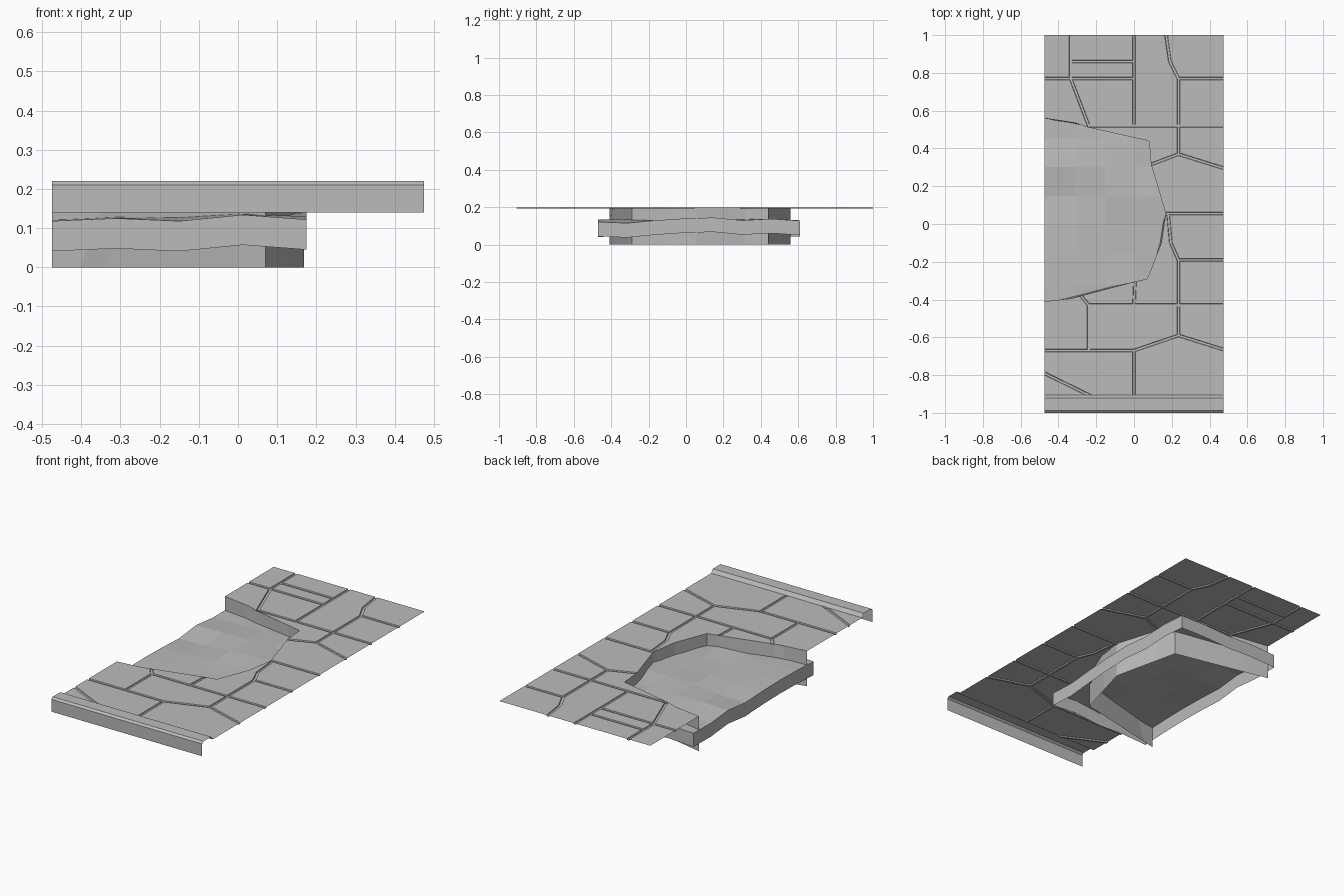
import bpy, bmesh
from mathutils import Vector
from mathutils.geometry import delaunay_2d_cdt

if "Cube" in bpy.data.objects:
    bpy.data.objects.remove(bpy.data.objects["Cube"])

SIDE = 0.475      # half width of the pavement
TOP = 0.2         # pavement level
FRONT = -0.905    # where the paving meets the kerb

stone = bpy.data.materials.new("grey stone")
stone.use_nodes = True
grey = (0.5, 0.5, 0.5, 1)
stone.diffuse_color = grey
stone.node_tree.nodes["Principled BSDF"].inputs["Base Color"].default_value = grey


def finish(name, bm):
    mesh = bpy.data.meshes.new(name)
    bm.to_mesh(mesh)
    bm.free()
    mesh.materials.append(stone)
    obj = bpy.data.objects.new(name, mesh)
    bpy.context.collection.objects.link(obj)
    return obj


def ribbon(name, start, end):
    """Flat-faced strip joining two matching paths."""
    bm = bmesh.new()
    a = [bm.verts.new(p) for p in start]
    b = [bm.verts.new(p) for p in end]
    for i in range(len(a) - 1):
        bm.faces.new((a[i], a[i + 1], b[i + 1], b[i]))
    return finish(name, bm)


# Broken edge of the paving around the hole, from back to front
rim = [(-SIDE, 0.56), (-0.31, 0.535), (-0.24, 0.52), (0, 0.457), (0.08, 0.44),
       (0.09, 0.315), (0.168, 0.055), (0.145, -0.1), (0.07, -0.29),
       (0.005, -0.305), (-0.28, -0.38), (-0.33, -0.394), (-SIDE, -0.41)]
outline = [(-SIDE, FRONT), (SIDE, FRONT), (SIDE, 1), (-SIDE, 1), (-SIDE, FRONT)]

# Joints between the paving slabs
joints = [
    [(-0.335, 1), (-0.335, 0.77)],
    [(0, 1), (0, 0.52)],
    [(-0.335, 0.86), (0, 0.86)],
    [(-SIDE, 0.77), (0, 0.77)],
    [(-0.335, 0.77), (-0.24, 0.52), (SIDE, 0.52)],
    [(0.17, 1), (0.19, 0.86), (0.235, 0.77), (SIDE, 0.77)],
    [(0.235, 0.77), (0.235, 0.37), (SIDE, 0.295)],
    [(0.235, 0.37), (0.09, 0.315)],
    [(0.168, 0.055), (SIDE, 0.055)],
    [(0.18, 0.055), (0.195, -0.1), (0.235, -0.19), (SIDE, -0.19)],
    [(0.235, -0.19), (0.235, -0.59), (SIDE, -0.665)],
    [(-0.24, -0.43), (SIDE, -0.43)],
    [(0.005, -0.305), (0, -0.43)],
    [(-0.28, -0.38), (-0.24, -0.43), (-0.24, -0.67)],
    [(-SIDE, -0.67), (0, -0.67), (0.235, -0.59)],
    [(0, -0.67), (0, FRONT)],
    [(-SIDE, -0.79), (-0.24, FRONT)],
]


# Paving: split into slabs along the joints, then sink narrow grooves
def build_paving():
    points, edges = [], []
    for path in [rim, outline] + joints:
        first = len(points)
        points.extend(Vector(p) for p in path)
        edges.extend((first + i, first + i + 1) for i in range(len(path) - 1))
    verts, _, faces, *_ = delaunay_2d_cdt(points, edges, [], 3, 1e-4)
    bm = bmesh.new()
    made = [bm.verts.new((v.x, v.y, TOP)) for v in verts]
    for f in faces:
        corners = [verts[i] for i in f]
        # The one face touching both ends of the rim is the hole itself
        ends = [any((c - Vector(e)).length < 0.001 for c in corners)
                for e in (rim[0], rim[-1])]
        if not all(ends):
            bm.faces.new([made[i] for i in f])
    bmesh.ops.delete(bm, geom=[v for v in bm.verts if not v.link_faces],
                     context='VERTS')
    for f in bm.faces:
        f.normal_update()
        if f.normal.z < 0:
            f.normal_flip()
    inner = [e for e in bm.edges if len(e.link_faces) == 2]
    grooves = bmesh.ops.bevel(bm, geom=inner, offset=0.008, segments=1,
                              affect='EDGES', clamp_overlap=False)["faces"]
    bmesh.ops.inset_region(bm, faces=grooves, thickness=0.002, depth=-0.006,
                           use_boundary=False, use_even_offset=True)
    return finish("paving_slabs", bm)


build_paving()

# Kerb along the front, open at both ends
kerb = [(-1, 0.14), (-1, 0.21), (-0.988, 0.22), (-0.92, 0.22), (FRONT, TOP)]
ribbon("kerb", [(SIDE, y, z) for y, z in kerb], [(-SIDE, y, z) for y, z in kerb])

# Wall of the hole: rim above, straighter footing below
corners = [rim[0], rim[4], rim[6], rim[8], rim[-1]]


def foot(p):
    """Point of the straight footing at the same depth as a rim point."""
    for a, b in zip(corners, corners[1:]):
        if b[1] <= p[1] <= a[1]:
            t = (p[1] - a[1]) / (b[1] - a[1])
            return (a[0] + t * (b[0] - a[0]), p[1], 0)


ribbon("hole_wall", [(x, y, TOP) for x, y in rim], [foot(p) for p in rim])

# Uneven ground inside the hole: heights in millimetres, front row first
heights = [(118, 125, 118, 134, 122), (125, 130, 128, 136, 115),
           (128, 132, 128, 130, 130), (125, 130, 134, 130, 140),
           (118, 122, 138, 140, 145), (135, 138, 136, 138, 130),
           (120, 124, 130, 138, 138), (122, 128, 122, 130, 128)]
bm = bmesh.new()
rows = [[bm.verts.new((-SIDE + 0.1625 * i, -0.47 + 1.08 * j / 7, h / 1000))
         for i, h in enumerate(row)] for j, row in enumerate(heights)]
for r, s in zip(rows, rows[1:]):
    for i in range(4):
        bm.faces.new((r[i], r[i + 1], s[i + 1], s[i]))
# Skirt hanging from the edge of the ground
border = [e for e in bm.edges if len(e.link_faces) == 1]
skirt = bmesh.ops.extrude_edge_only(bm, edges=border)["geom"]
bmesh.ops.translate(bm, vec=(0, 0, -0.077),
                    verts=[g for g in skirt if isinstance(g, bmesh.types.BMVert)])
bmesh.ops.recalc_face_normals(bm, faces=bm.faces[:])
finish("broken_ground", bm)
